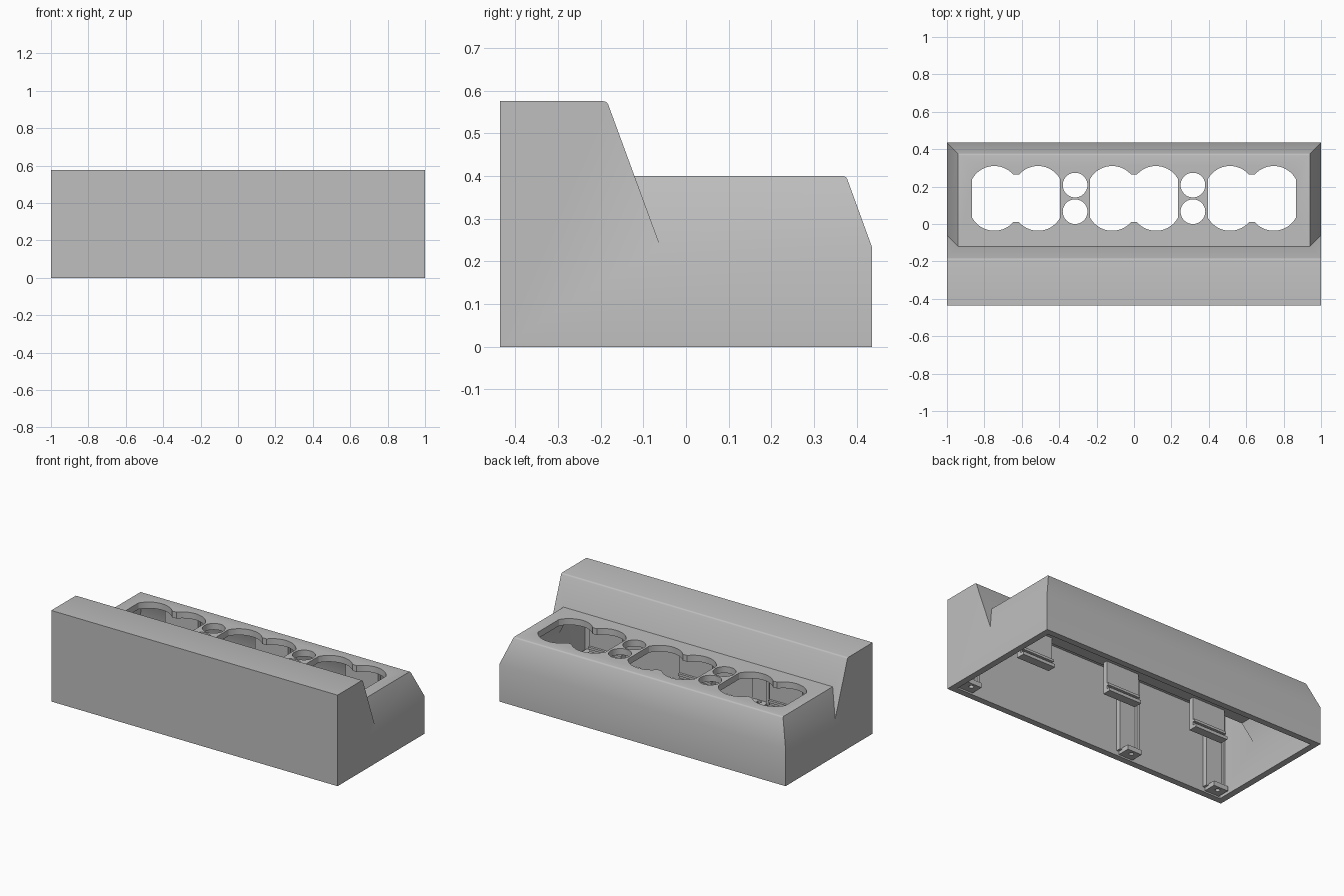
import bpy, bmesh, math
from mathutils import Vector

old = bpy.data.objects.get("Cube")
if old:
    bpy.data.objects.remove(old, do_unlink=True)

grey = bpy.data.materials.new("plain grey")
grey.use_nodes = True
grey.diffuse_color = (0.52, 0.52, 0.52, 1)
grey.node_tree.nodes["Principled BSDF"].inputs["Base Color"].default_value = grey.diffuse_color


def finish(bm, name):
    bmesh.ops.recalc_face_normals(bm, faces=bm.faces)
    mesh = bpy.data.meshes.new(name)
    bm.to_mesh(mesh)
    bm.free()
    mesh.materials.append(grey)
    ob = bpy.data.objects.new(name, mesh)
    bpy.context.collection.objects.link(ob)
    return ob


def activate(ob):
    bpy.ops.object.select_all(action='DESELECT')
    ob.select_set(True)
    bpy.context.view_layer.objects.active = ob


def cut(ob, cutter):
    activate(ob)
    mod = ob.modifiers.new("cut", 'BOOLEAN')
    mod.operation, mod.solver, mod.object = 'DIFFERENCE', 'EXACT', cutter
    bpy.ops.object.modifier_apply(modifier=mod.name)
    bpy.data.objects.remove(cutter, do_unlink=True)


def prism(bm, pts, z0, z1):
    low = [bm.verts.new((x, y, z0)) for x, y in pts]
    high = [bm.verts.new((x, y, z1)) for x, y in pts]
    bm.faces.new(low)
    bm.faces.new(high)
    for i in range(len(pts)):
        j = (i + 1) % len(pts)
        bm.faces.new((low[i], low[j], high[j], high[i]))


def circle(cx, cy, r, n=40):
    return [(cx + r * math.cos(2 * math.pi * i / n),
             cy + r * math.sin(2 * math.pi * i / n)) for i in range(n)]


def housing_solid(name, t, floor, round_edges):
    """Tall front wall with a lower, chamfered deck; t insets every side."""
    def slope(z):
        return -0.06 - 0.3676 * (z - 0.235) - 1.065 * t
    shoulder, deck, top = 0.235 - 0.18 * t, 0.4 - t, 0.575 - t
    front, back = -0.435 + t, 0.435 - t
    pts = {"A": (1 - t, front, floor), "B": (1 - t, back, floor),
           "C": (1 - t, back, shoulder), "D": (1 - t, slope(shoulder), shoulder),
           "E": (1 - t, slope(top), top), "F": (1 - t, front, top),
           "G": (0.94 - 0.7 * t, 0.375 - 0.7 * t, deck),
           "H": (0.94 - 0.7 * t, slope(deck), deck)}
    bm = bmesh.new()
    v = {}
    for key, (x, y, z) in pts.items():
        v[key] = bm.verts.new((x, y, z))
        v[key.lower()] = bm.verts.new((-x, y, z))
    for loop in ("ABCDEF", "abcdef", "CGHD", "cghd", "DEedhH", "GghH",
                 "CcgG", "BbcC", "AabB", "EFfe", "AFfa"):
        bm.faces.new([v[k] for k in loop])
    bmesh.ops.recalc_face_normals(bm, faces=bm.faces)
    if round_edges:
        edges = [bm.edges.get((v[a], v[b])) for a, b in ("Ee", "Gg")]
        bmesh.ops.bevel(bm, geom=edges, offset=0.008, segments=3,
                        profile=0.5, affect='EDGES')
    return finish(bm, name)


# Hollow housing, open underneath
housing = housing_solid("housing", 0, 0, True)
cut(housing, housing_solid("cavity", 0.04, -0.1, False))

# Double-lobed openings and pairs of round holes in the deck
MID = 0.137
PITCH = 0.63
bm = bmesh.new()
xs = [-0.235 + 0.47 * i / 64 for i in range(65)]


def lobe(x):
    return 0.038 + math.sqrt(0.135 ** 2 - (max(abs(x), 0.015) - 0.117) ** 2)


for k in (-1, 0, 1):
    outline = [(k * PITCH + x, MID + lobe(x)) for x in xs]
    outline += [(k * PITCH + x, MID - lobe(x)) for x in reversed(xs)]
    prism(bm, outline, 0.3, 0.5)
for x in (-PITCH / 2, PITCH / 2):
    for dy in (-0.071, 0.071):
        prism(bm, circle(x, MID + dy, 0.066), 0.3, 0.5)
cut(housing, finish(bm, "deck_openings"))
activate(housing)
bpy.ops.object.shade_smooth_by_angle(angle=math.radians(30))


def boxes(name, items):
    """Joined boxes, each given by its low and high corner."""
    bm = bmesh.new()
    for lo, hi in items:
        lo, hi = Vector(lo), Vector(hi)
        cube = bmesh.ops.create_cube(bm, size=1)
        for vert in cube["verts"]:
            vert.co = Vector([(lo[i] + hi[i]) / 2 + vert.co[i] * (hi[i] - lo[i])
                              for i in range(3)])
    return finish(bm, name)


# Posts against the inside of the front wall, with drilled feet
for name, x in (("right", -0.9), ("middle", -0.27), ("left", 0.9)):
    boxes(name + "_post", [((x - 0.065, -0.4, 0.03), (x + 0.065, -0.365, 0.54)),
                           ((x - 0.065, -0.37, 0.03), (x - 0.045, -0.35, 0.54))])
    foot = boxes(name + "_foot", [((x - 0.05, -0.4, 0.01), (x + 0.05, -0.315, 0.04))])
    bm = bmesh.new()
    prism(bm, circle(x, -0.345, 0.014, 16), -0.05, 0.1)
    cut(foot, finish(bm, "screw_hole"))

# Hanging clips in front of and behind each opening
for name, k in (("right", -1), ("middle", 0), ("left", 1)):
    x = k * PITCH
    boxes(name + "_front_clip", [((x - 0.115, -0.13, 0.16), (x + 0.115, -0.1, 0.37)),
                                 ((x - 0.115, -0.11, 0.16), (x + 0.115, -0.075, 0.18)),
                                 ((x - 0.115, -0.11, 0.2), (x + 0.115, -0.085, 0.215))])
    boxes(name + "_back_clip", [((x - 0.115, 0.335, 0.16), (x + 0.115, 0.36, 0.37)),
                                ((x - 0.115, 0.32, 0.16), (x + 0.115, 0.34, 0.18))])
